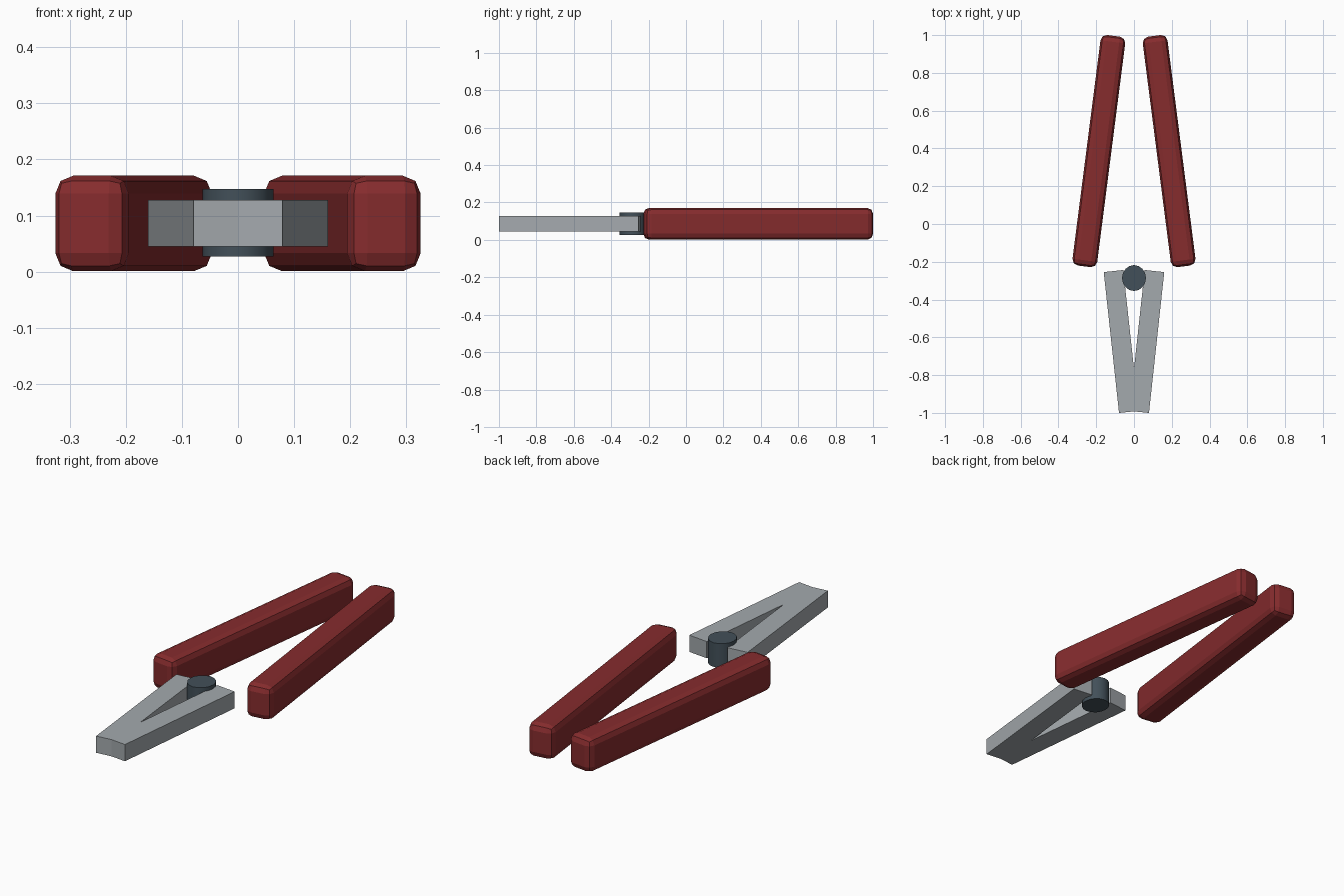
import bpy
from math import radians

cube = bpy.data.objects.get("Cube")
if cube:
    bpy.data.objects.remove(cube, do_unlink=True)


def material(name, rgb):
    mat = bpy.data.materials.new(name)
    mat.use_nodes = True
    mat.diffuse_color = (*rgb, 1)
    mat.node_tree.nodes["Principled BSDF"].inputs["Base Color"].default_value = (*rgb, 1)
    return mat


red = material("handle red", (0.24, 0.025, 0.027))
steel = material("blade steel", (0.37, 0.40, 0.42))
dark = material("pivot dark steel", (0.055, 0.08, 0.10))


def bar(name, mat, size, center, angle, bevel=0):
    """Rectangular bar turned about z, with optional rounded edges."""
    bpy.ops.mesh.primitive_cube_add(size=1, location=center)
    ob = bpy.context.object
    ob.name = name
    ob.scale = size
    bpy.ops.object.transform_apply(location=False, rotation=False, scale=True)
    ob.rotation_euler.z = radians(angle)
    ob.data.materials.append(mat)
    if bevel:
        mod = ob.modifiers.new("rounded edges", "BEVEL")
        mod.width = bevel
        mod.segments = 2
    return ob


# Mirrored handles and jaws
for side, s in (("left", 1), ("right", -1)):
    bar(side + "_handle", red, (0.132, 1.23, 0.17), (s * 0.186, 0.386, 0.086), s * 7.3, 0.032)
    bar(side + "_jaw", steel, (0.104, 0.75, 0.083), (s * 0.068, -0.622, 0.0865), s * -6.2)

# Pivot pin through the jaws
bpy.ops.mesh.primitive_cylinder_add(vertices=16, radius=0.0635, depth=0.12, location=(0, -0.286, 0.087))
pin = bpy.context.object
pin.name = "pivot_pin"
pin.scale.y = 1.08
bpy.ops.object.transform_apply(location=False, rotation=False, scale=True)
pin.data.materials.append(dark)
bpy.ops.object.shade_smooth_by_angle(angle=radians(35))
